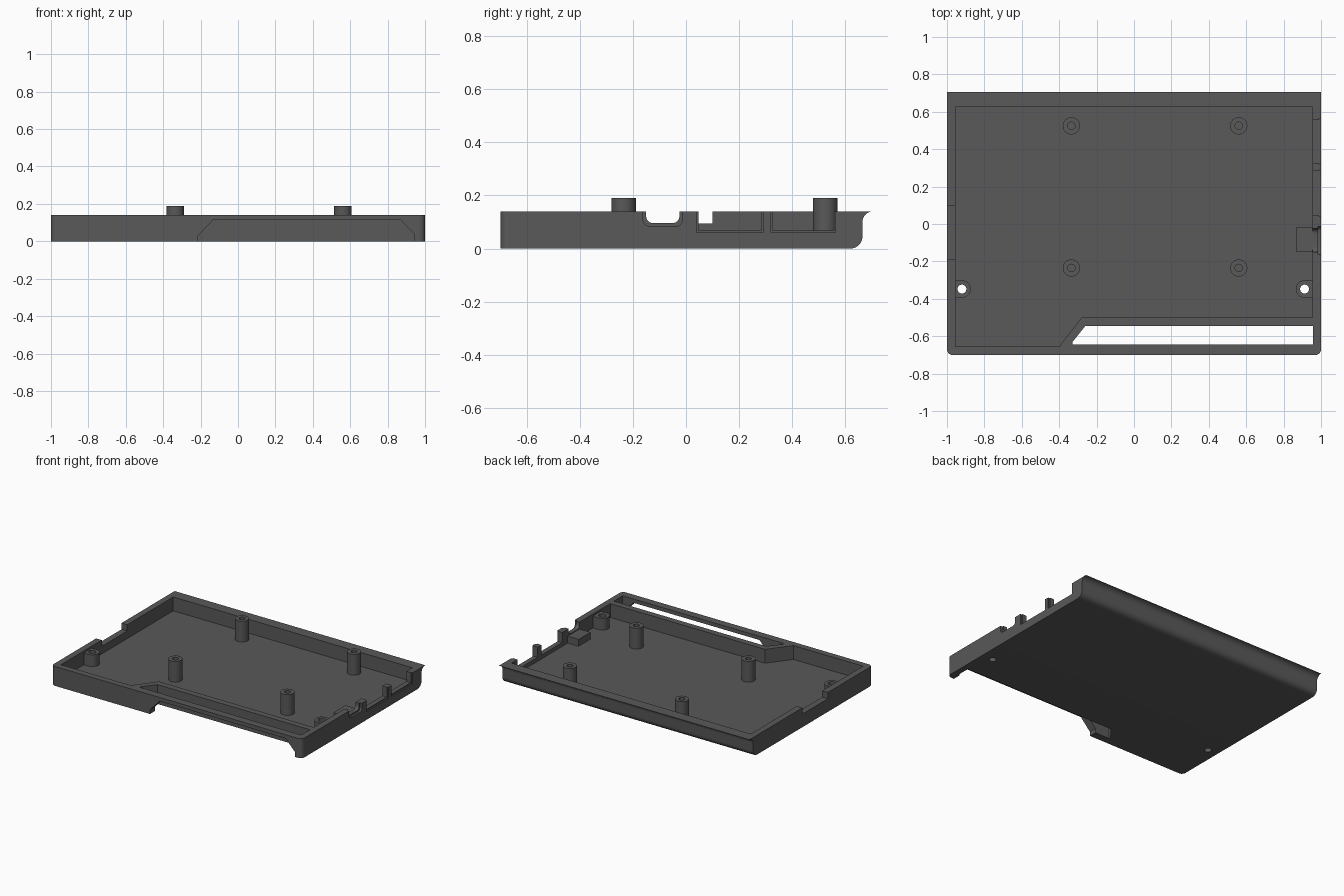
import bpy, bmesh, math
from mathutils import Vector

if "Cube" in bpy.data.objects:
    bpy.data.objects.remove(bpy.data.objects["Cube"])

grey = bpy.data.materials.new("dark grey plastic")
grey.diffuse_color = (0.1, 0.1, 0.1, 1)
grey.use_nodes = True
grey.node_tree.nodes["Principled BSDF"].inputs["Base Color"].default_value = grey.diffuse_color

FLOOR, TOP = 0.04, 0.14


def prism(name, pts, axis, lo, hi):
    """Extrude a 2D outline along an axis; outline uses the other two axes in order."""
    def place(a, b, c):
        return {"x": (c, a, b), "y": (a, c, b), "z": (a, b, c)}[axis]
    bm = bmesh.new()
    face = bm.faces.new([bm.verts.new(place(a, b, lo)) for a, b in pts])
    ext = bmesh.ops.extrude_face_region(bm, geom=[face])
    vs = [g for g in ext["geom"] if isinstance(g, bmesh.types.BMVert)]
    bmesh.ops.translate(bm, vec=Vector(place(0, 0, hi - lo)), verts=vs)
    bmesh.ops.recalc_face_normals(bm, faces=bm.faces)
    return finish(name, bm)


def finish(name, bm):
    me = bpy.data.meshes.new(name)
    bm.to_mesh(me)
    bm.free()
    me.materials.append(grey)
    ob = bpy.data.objects.new(name, me)
    bpy.context.collection.objects.link(ob)
    return ob


def rect(a0, a1, b0, b1):
    return [(a0, b0), (a1, b0), (a1, b1), (a0, b1)]


def arc(cx, cy, r, d0, d1, n):
    return [(cx + r * math.cos(math.radians(d0 + (d1 - d0) * i / n)),
             cy + r * math.sin(math.radians(d0 + (d1 - d0) * i / n))) for i in range(n + 1)]


def circle(cx, cy, r, n=32):
    return arc(cx, cy, r, 0, 360, n)[:-1]


def combine(target, tool, op="DIFFERENCE"):
    mod = target.modifiers.new("cut", "BOOLEAN")
    mod.operation, mod.object, mod.solver = op, tool, "EXACT"
    bpy.context.view_layer.objects.active = target
    bpy.ops.object.modifier_apply(modifier=mod.name)
    bpy.data.objects.remove(tool)


# Outer shell: side profile with rounded heel and flared lip at the back
profile = ([(-0.70, 0), (0.62, 0)] + arc(0.62, 0.045, 0.045, -90, 0, 8)[1:]
           + arc(0.705, 0.10, 0.04, 180, 90, 8) + [(-0.70, TOP)])
tray = prism("tray", profile, "x", -1, 1)
bm = bmesh.new()
bm.from_mesh(tray.data)
corners = [e for e in bm.edges if all(v.co.y < -0.69 for v in e.verts)
           and abs(e.verts[0].co.x - e.verts[1].co.x) < 0.01
           and abs(e.verts[0].co.z - e.verts[1].co.z) > 0.1]
bmesh.ops.bevel(bm, geom=corners, offset=0.03, segments=6, profile=0.5, affect="EDGES")
bm.to_mesh(tray.data)
bm.free()

# Inner cavity, stepping back around the front slot
combine(tray, prism("cavity", [(-0.955, -0.655), (-0.40, -0.655), (-0.28, -0.50), (0.955, -0.50),
                               (0.955, 0.625), (-0.955, 0.625)], "z", FLOOR, 0.3))
# Vertical slot and the chamfered opening in the front wall
combine(tray, prism("slot", [(-0.33, -0.645), (0.957, -0.645), (0.957, -0.545), (-0.26, -0.545),
                             (-0.33, -0.632)], "z", -0.1, 0.3))
combine(tray, prism("front_opening", [(-0.213, -0.1), (0.945, -0.1), (0.945, 0.035), (0.87, 0.113),
                                      (-0.135, 0.113), (-0.213, 0.03)], "y", -0.8, -0.6))
# Left wall notch
combine(tray, prism("left_notch", rect(-0.19, 0.10, 0.095, 0.3), "x", -1.1, -0.9))

# Right wall port notches, each with a shallow wider recess on the outside
for y0, y1 in ((0.047, 0.283), (0.327, 0.557)):
    combine(tray, prism("port", rect(y0, y1, 0.068, 0.3), "x", 0.93, 1.1))
    combine(tray, prism("port_recess", rect(y0 - 0.007, y1 + 0.007, 0.06, 0.3), "x", 0.99, 1.1))


# Round-bottomed connector notch
def u_shape(y0, y1, z0, r=0.025):
    return ([(y0, 0.3)] + arc(y0 + r, z0 + r, r, 180, 270, 6)
            + arc(y1 - r, z0 + r, r, 270, 360, 6) + [(y1, 0.3)])


combine(tray, prism("plug", u_shape(-0.15, -0.025, 0.096), "x", 0.93, 1.1))
combine(tray, prism("plug_recess", u_shape(-0.162, -0.013, 0.084), "x", 0.985, 1.1))

# Screw bosses merged with the side walls, with through holes
for s, cx in ((-1, -0.92), (1, 0.912)):
    start = -90 if s < 0 else 90
    outline = arc(cx, -0.348, 0.047, start, start + 180, 16)
    outline += [(s * 0.975, outline[-1][1]), (s * 0.975, outline[0][1])]
    combine(tray, prism("boss", outline, "z", 0.02, 0.125), "UNION")
    combine(tray, prism("screw_hole", circle(cx, -0.348, 0.024), "z", -0.1, 0.3))

# Shelf under the connector notch
prism("connector_shelf", rect(0.868, 0.97, -0.15, -0.015), "z", FLOOR - 0.01, 0.09)

# Hollow standoff posts
for i, (x, y) in enumerate([(x, y) for x in (-0.335, 0.56) for y in (-0.235, 0.525)]):
    post = prism(f"standoff_post_{i + 1}", circle(x, y, 0.046), "z", FLOOR - 0.01, 0.19)
    combine(post, prism("post_bore", circle(x, y, 0.02, 24), "z", 0.06, 0.3))

bpy.ops.object.select_all(action="SELECT")
bpy.context.view_layer.objects.active = tray
bpy.ops.object.shade_smooth_by_angle(angle=math.radians(30))
